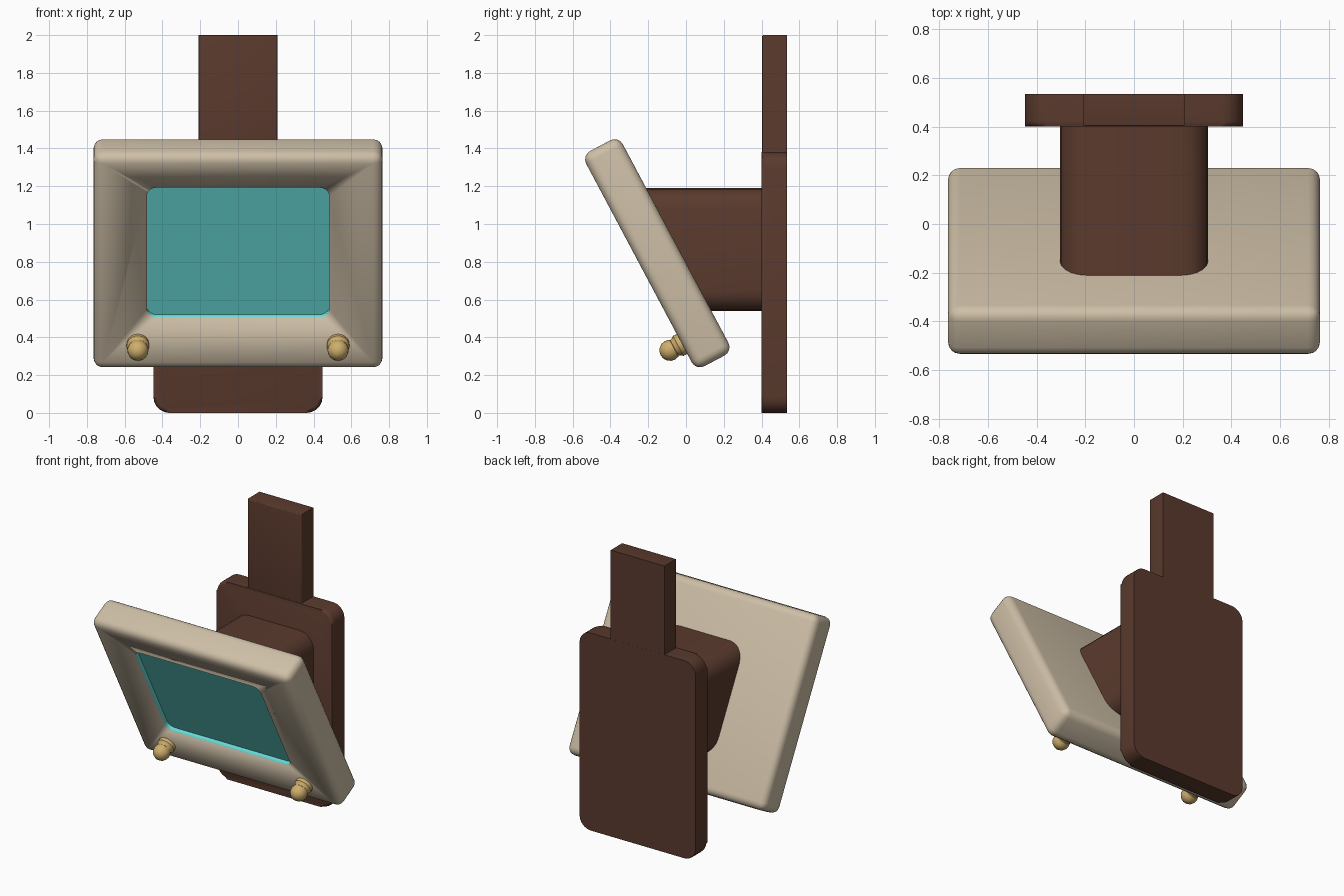
import bpy, bmesh, math
from mathutils import Matrix, Vector

if "Cube" in bpy.data.objects:
    bpy.data.objects.remove(bpy.data.objects["Cube"])


def material(name, r, g, b):
    lin = lambda c: (c / 255 / 12.92) if c < 10 else ((c / 255 + 0.055) / 1.055) ** 2.4
    m = bpy.data.materials.new(name)
    m.diffuse_color = (lin(r), lin(g), lin(b), 1)
    m.use_nodes = True
    m.node_tree.nodes["Principled BSDF"].inputs["Base Color"].default_value = m.diffuse_color
    return m


BEIGE = material("beige casing", 206, 191, 167)
CYAN = material("cyan screen", 102, 218, 214)
BROWN = material("dark brown", 90, 58, 45)
GOLD = material("golden tan", 206, 174, 108)

TILT = math.radians(28)
PANEL = Matrix.Translation((0, -0.152, 0.845)) @ Matrix.Rotation(TILT, 4, 'X')


def finish(bm, name, mat, angle=35):
    bmesh.ops.recalc_face_normals(bm, faces=bm.faces)
    me = bpy.data.meshes.new(name)
    bm.to_mesh(me)
    bm.free()
    ob = bpy.data.objects.new(name, me)
    bpy.context.collection.objects.link(ob)
    me.materials.append(mat)
    select(ob)
    bpy.ops.object.shade_smooth_by_angle(angle=math.radians(angle))
    return ob


def select(ob):
    bpy.ops.object.select_all(action='DESELECT')
    ob.select_set(True)
    bpy.context.view_layer.objects.active = ob


def rounded_rect(w, z0, z1, r, n=5):
    """Rounded rectangle outline in x-z, half width w."""
    pts = []
    for k, (cx, cz) in enumerate([(w - r, z1 - r), (r - w, z1 - r), (r - w, z0 + r), (w - r, z0 + r)]):
        for i in range(n + 1):
            a = math.pi / 2 * (k + i / n)
            pts.append((cx + r * math.cos(a), cz + r * math.sin(a)))
    return pts


def prism(pts, front, back, bevel=0.0):
    """Outline extruded along y; front may depend on z; optional front edge bevel."""
    bm = bmesh.new()
    f = [bm.verts.new((x, front(z), z)) for x, z in pts]
    b = [bm.verts.new((x, back, z)) for x, z in pts]
    cap = bm.faces.new(f)
    bm.faces.new(b[::-1])
    n = len(pts)
    for i in range(n):
        bm.faces.new((f[i], b[i], b[(i + 1) % n], f[(i + 1) % n]))
    if bevel:
        bmesh.ops.bevel(bm, geom=list(cap.edges), offset=bevel, segments=3,
                        profile=0.5, affect='EDGES', clamp_overlap=True)
    return bm


# tilted casing: rounded slab with a shallow screen recess
bm = bmesh.new()
bmesh.ops.create_cube(bm, size=1)
bmesh.ops.scale(bm, vec=(1.53, 0.22, 1.29), verts=bm.verts)
bmesh.ops.bevel(bm, geom=list(bm.edges), offset=0.05, segments=4, profile=0.5, affect='EDGES')
casing = finish(bm, "casing", BEIGE)
casing.data.materials.append(CYAN)
cutter = finish(prism(rounded_rect(0.483, -0.325, 0.452, 0.05), lambda z: -0.2, -0.08),
                "screen_cutter", CYAN)
cutter.hide_render = True
mod = casing.modifiers.new("recess", 'BOOLEAN')
mod.operation = 'DIFFERENCE'
mod.solver = 'EXACT'
mod.object = cutter
select(casing)
bpy.ops.object.modifier_apply(modifier=mod.name)
bpy.data.objects.remove(cutter)
for p in casing.data.polygons:
    c = p.center
    inside = abs(c.x) < 0.4835 and -0.3255 < c.z < 0.4525 and -0.109 < c.y < -0.05
    p.material_index = 1 if inside else 0
casing.matrix_world = PANEL

# knobs: collar, stem and ball, lathed about the panel normal
PROFILE = [(0, -0.02), (0.058, -0.02), (0.06, 0.022), (0.05, 0.034), (0.047, 0.045)]
PROFILE += [(0.056 * math.cos(a), 0.072 + 0.056 * math.sin(a))
            for a in [math.radians(d) for d in (-25, 0, 22, 45, 68, 90)]]
for side, x in (("left", -0.53), ("right", 0.53)):
    bm = bmesh.new()
    vs = [bm.verts.new((r, -0.11 - h, 0)) for r, h in PROFILE]
    es = [bm.edges.new(e) for e in zip(vs, vs[1:])]
    bmesh.ops.spin(bm, geom=vs + es, axis=(0, 1, 0), cent=(0, 0, 0), angle=2 * math.pi, steps=20)
    bmesh.ops.remove_doubles(bm, verts=bm.verts, dist=0.0005)
    knob = finish(bm, side + "_knob", GOLD)
    knob.matrix_world = PANEL @ Matrix.Translation((x, 0, -0.485))

# support block: front end slanted to bury itself in the casing
slant = lambda z: -0.152 - (z - 0.845) * math.tan(TILT) + 0.04
finish(prism(rounded_rect(0.305, 0.54, 1.19, 0.11), slant, 0.42), "support_block", BROWN)

# wall plate and the strap rising from it
finish(prism(rounded_rect(0.448, 0.0, 1.38, 0.085), lambda z: 0.4, 0.535, 0.022), "wall_plate", BROWN)
strap = [(0.208, 2.0), (-0.208, 2.0), (-0.208, 1.3), (0.208, 1.3)]
finish(prism(strap, lambda z: 0.402, 0.5345, 0.008), "upper_strap", BROWN)
